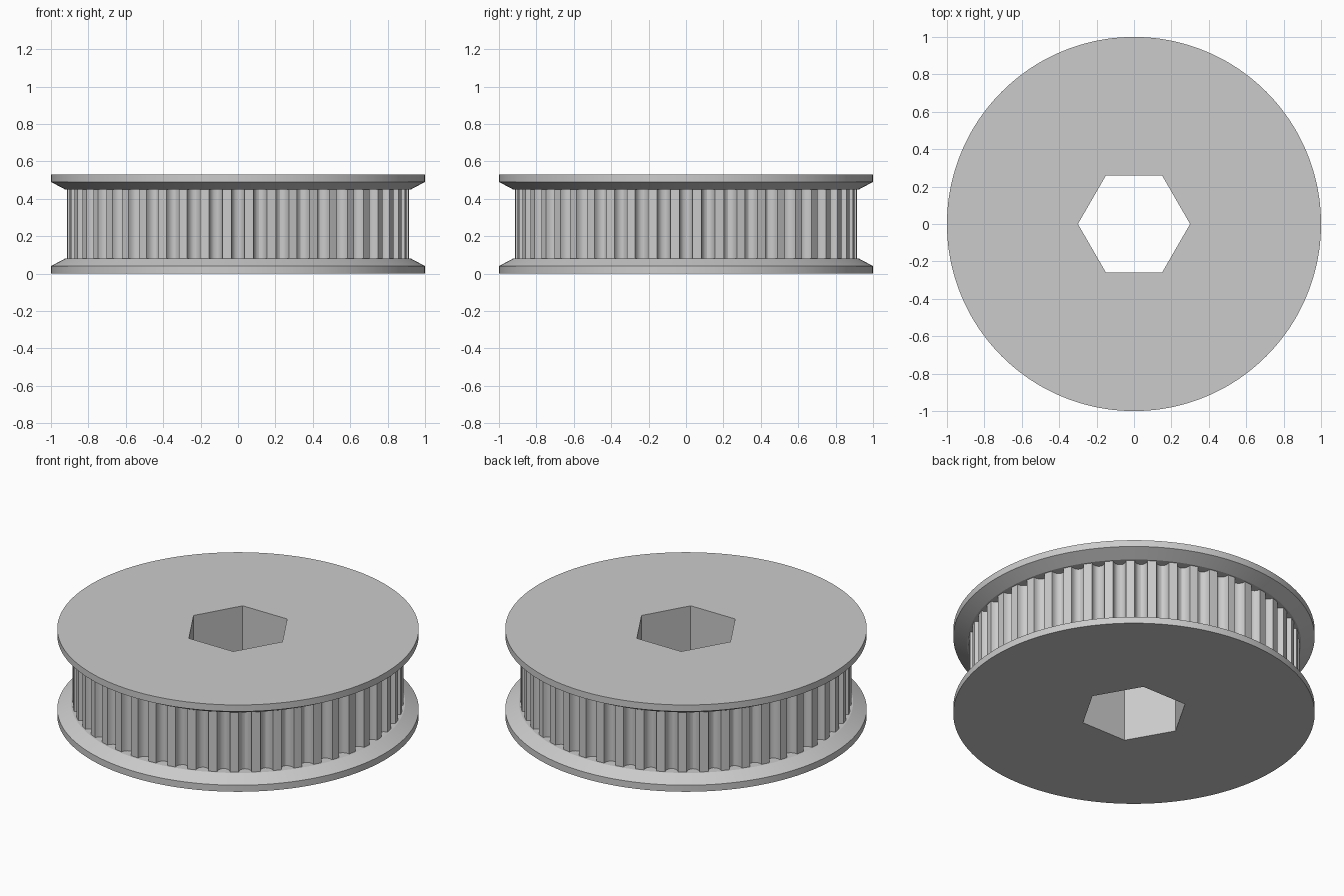
import bpy
import bmesh
from math import pi, cos, sin, sqrt, radians

if "Cube" in bpy.data.objects:
    bpy.data.objects.remove(bpy.data.objects["Cube"])

HEIGHT = 0.53
RIM_Z, SEAT_Z = 0.04, 0.08        # flange rim edge and foot of its cone
RIM_R, SEAT_R, TOOTH_R = 1.0, 0.925, 0.915
BORE_R = 0.30                     # corner radius of the hexagonal bore
TEETH = 48
GROOVE_HALF, GROOVE_DEPTH = 0.036, 0.045
STEPS = 8

metal = bpy.data.materials.new("light grey metal")
metal.use_nodes = True
grey = (0.6, 0.6, 0.6, 1)
metal.diffuse_color = grey
metal.node_tree.nodes["Principled BSDF"].inputs["Base Color"].default_value = grey

# Shared angles: each pitch has a rounded groove and one point on the tooth land
pitch = 2 * pi / TEETH
samples = []
for k in range(TEETH):
    for i in range(STEPS + 1):
        t = -cos(pi * i / STEPS)
        depth = GROOVE_DEPTH * sqrt(max(0, 1 - t * t))
        samples.append((k * pitch + t * GROOVE_HALF / TOOTH_R, depth))
    samples.append(((k + 0.5) * pitch, 0))


def circle(r, z):
    return [(r * cos(a), r * sin(a), z) for a, d in samples]


def toothed(z):
    return [((TOOTH_R - d) * cos(a), (TOOTH_R - d) * sin(a), z) for a, d in samples]


def hexagon(z):
    apothem = BORE_R * cos(pi / 6)
    loop = []
    for a, d in samples:
        r = apothem / cos(a % (pi / 3) - pi / 6)
        loop.append((r * cos(a), r * sin(a), z))
    return loop


def loft(name, loops, flip=False):
    """Skin a series of matching closed loops."""
    bm = bmesh.new()
    rings = [[bm.verts.new(p) for p in loop] for loop in loops]
    for lo, hi in zip(rings, rings[1:]):
        for i in range(len(lo)):
            j = (i + 1) % len(lo)
            bm.faces.new((lo[i], lo[j], hi[j], hi[i]))
    if flip:
        bmesh.ops.reverse_faces(bm, faces=bm.faces)
    mesh = bpy.data.meshes.new(name)
    bm.to_mesh(mesh)
    bm.free()
    mesh.materials.append(metal)
    obj = bpy.data.objects.new(name, mesh)
    bpy.context.collection.objects.link(obj)
    bpy.ops.object.select_all(action='DESELECT')
    obj.select_set(True)
    bpy.context.view_layer.objects.active = obj
    bpy.ops.object.shade_smooth_by_angle(angle=radians(28))
    return obj


def flange(name, upper):
    def z(h):
        return HEIGHT - h if upper else h
    loft(name, [hexagon(z(0)), circle(RIM_R, z(0)), circle(RIM_R, z(RIM_Z)),
                circle(SEAT_R, z(SEAT_Z)), toothed(z(SEAT_Z))], flip=upper)


# Flanges, toothed drum between them, and the hexagonal bore
flange("lower_flange", False)
flange("upper_flange", True)
loft("toothed_drum", [toothed(SEAT_Z), toothed(HEIGHT - SEAT_Z)])
loft("hex_bore", [hexagon(0), hexagon(HEIGHT)], flip=True)
